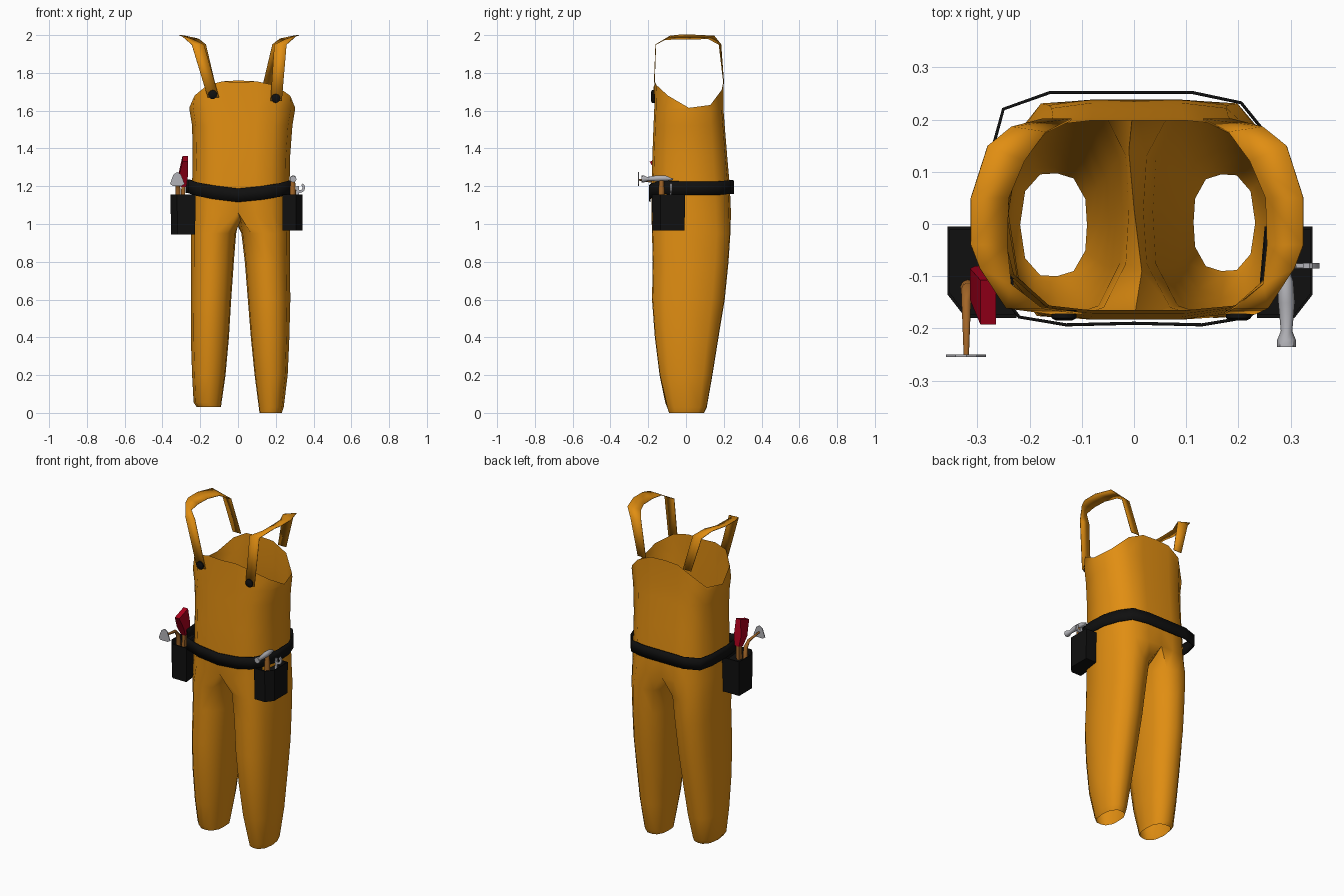
import bpy, bmesh, math
from mathutils import Vector

if "Cube" in bpy.data.objects:
    bpy.data.objects.remove(bpy.data.objects["Cube"])


def mat(name, rgb):
    m = bpy.data.materials.new(name)
    m.diffuse_color = (*rgb, 1)
    m.use_nodes = True
    m.node_tree.nodes["Principled BSDF"].inputs["Base Color"].default_value = m.diffuse_color
    return m


ORANGE = mat("orange_cloth", (0.75, 0.27, 0.006))
BLACK = mat("black_leather", (0.005, 0.005, 0.005))
RED = mat("red_plastic", (0.40, 0.0, 0.012))
WOOD = mat("wood", (0.36, 0.13, 0.02))
METAL = mat("metal", (0.45, 0.45, 0.48))


def make(name, verts, faces, material, angle=30, thick=0, fix=True):
    me = bpy.data.meshes.new(name)
    me.from_pydata([tuple(v) for v in verts], [], faces)
    me.materials.append(material)
    ob = bpy.data.objects.new(name, me)
    bpy.context.collection.objects.link(ob)
    if fix:
        bm = bmesh.new()
        bm.from_mesh(me)
        bmesh.ops.remove_doubles(bm, verts=bm.verts, dist=1e-5)
        bmesh.ops.recalc_face_normals(bm, faces=bm.faces)
        bm.to_mesh(me)
        bm.free()
    if thick:
        s = ob.modifiers.new("thickness", 'SOLIDIFY')
        s.thickness, s.offset = thick, 0
    bpy.ops.object.select_all(action='DESELECT')
    ob.select_set(True)
    bpy.context.view_layer.objects.active = ob
    bpy.ops.object.shade_smooth_by_angle(angle=math.radians(angle))
    return ob


def loft(name, rings, material, closed=True, caps=False, **kw):
    n = len(rings[0])
    verts = [v for r in rings for v in r]
    faces = [(i * n + j, i * n + (j + 1) % n, (i + 1) * n + (j + 1) % n, (i + 1) * n + j)
             for i in range(len(rings) - 1) for j in range(n if closed else n - 1)]
    if caps:
        faces += [tuple(range(n)), tuple(range(len(verts) - n, len(verts)))]
    return make(name, verts, faces, material, **kw)


def rod(name, pts, radii, material, n=8):
    # round bar along a path, one radius per point
    pts = [Vector(p) for p in pts]
    rings = []
    for i, p in enumerate(pts):
        d = (pts[min(i + 1, len(pts) - 1)] - pts[max(i - 1, 0)]).normalized()
        a = d.cross(Vector((1, 0, 0)) if abs(d.x) < 0.9 else Vector((0, 1, 0))).normalized()
        b = d.cross(a)
        rings.append([p + radii[i] * (a * math.cos(t) + b * math.sin(t))
                      for t in (2 * math.pi * k / n for k in range(n))])
    return loft(name, rings, material, caps=True, angle=45)


# --- overalls: half torso profile (front centre to back centre) and leg profile
TORSO = [(0, -1), (.33, -1), (.65, -.95), (.92, -.62), (1, 0), (.92, .62), (.65, .95), (.33, 1), (0, 1)]
LEG = [(-.6, -.9), (-.1, -1), (.4, -.98), (.85, -.65), (1, 0), (.85, .65), (.4, .98), (-.1, 1),
       (-.6, .9), (-.95, .5), (-1, 0), (-.95, -.5)]
RIM = [1.75, 1.755, 1.735, 1.68, 1.61, 1.63, 1.71, 1.755, 1.76]
# z, left, right, front, back
BODY = [(1.06, .25, .275, -.183, .238), (1.2, .243, .273, -.183, .232), (1.36, .24, .276, -.178, .218),
        (1.52, .243, .288, -.172, .205), (1.61, .258, .303, -.168, .198)]
# z, outer, inner, front, back
LEGS = {-1: [(.95, .25, .01, -.18, .235), (.8, .25, .022, -.176, .225), (.6, .25, .036, -.18, .205),
             (.4, .25, .048, -.165, .172), (.2, .243, .066, -.14, .14), (.055, .235, .087, -.11, .11),
             (.03, .218, .09, -.10, .097)],
        1: [(.95, .275, .018, -.18, .235), (.8, .275, .036, -.176, .225), (.6, .277, .052, -.18, .205),
            (.4, .272, .068, -.165, .172), (.2, .263, .088, -.14, .14), (.03, .242, .11, -.10, .11),
            (0, .232, .114, -.09, .095)]}


def torso_ring(s, row):
    z, l, r, f, b = row
    w = r if s > 0 else l
    return [Vector((s * w * u, (f + b) / 2 + (b - f) / 2 * v, z)) for u, v in TORSO]


verts, faces = [], []
for s in (-1, 1):
    # torso half
    rings = [torso_ring(s, row) for row in BODY]
    rim = torso_ring(s, (0, .25, .30, -.165, .198))
    for p, z in zip(rim, RIM):
        p.z = z
    rim[4] = rings[-1][4] + Vector((0, 0, .005))
    rings.append(rim)
    base = len(verts)
    for r in rings:
        verts += r
    for i in range(len(rings) - 1):
        for j in range(8):
            a = base + i * 9 + j
            faces.append((a, a + 1, a + 10, a + 9))
    # leg, joined to the torso by a shared crotch line
    crotch = [Vector((-.01, .14, 1.01)), Vector((0, .03, .995)), Vector((.015, -.09, 1.02))]
    lr = [rings[0] + crotch]
    for z, o, i, f, b in LEGS[s]:
        lr.append([Vector((s * ((o + i) / 2 + (o - i) / 2 * u), (f + b) / 2 + (b - f) / 2 * v, z))
                   for u, v in LEG])
    base = len(verts)
    for r in lr:
        verts += r
    for i in range(len(lr) - 1):
        for j in range(12):
            k = (j + 1) % 12
            faces.append((base + i * 12 + j, base + i * 12 + k, base + i * 12 + 12 + k, base + i * 12 + 12 + j))
make("overalls", verts, faces, ORANGE, angle=60)

# --- shoulder straps: pairs of outer and inner edge points
STRAP = [((.245, -.160, 1.95), (.18, -.160, 1.95)), ((.295, -.085, 1.995), (.235, -.115, 1.975)),
         ((.312, -.04, 2.0), (.243, -.04, 1.98)), ((.312, .05, 2.0), (.24, .05, 1.98)),
         ((.28, .15, 1.995), (.21, .12, 1.98)), ((.235, .185, 1.95), (.17, .175, 1.95)),
         ((.175, .2, 1.74), (.12, .2, 1.74))]
for s, label, shift, fx, fz in ((-1, "left", 0, .13, 1.685), (1, "right", .012, .19, 1.665)):
    secs = [((fx + .03, -.171, fz - .015), (fx - .03, -.171, fz - .015))] + STRAP
    loft(label + "_strap", [[(s * (x + shift), y, z) for x, y, z in sec] for sec in secs],
         ORANGE, closed=False, thick=.004, angle=40)
    bx = s * (fx + (.01 if s > 0 else .004))
    rod(label + "_button", [(bx, -.165, fz), (bx, -.18, fz), (bx, -.185, fz)], [.024, .024, .015], BLACK, 12)

# --- belt: x, y, centre height
BELT = [(-.16, .252, 1.195), (.11, .252, 1.195), (.205, .232, 1.195), (.255, .17, 1.19), (.287, .08, 1.19),
        (.292, -.03, 1.19), (.275, -.13, 1.195), (.22, -.178, 1.18), (.13, -.193, 1.165), (0, -.19, 1.152),
        (-.13, -.193, 1.168), (-.22, -.178, 1.185), (-.262, -.12, 1.2), (-.275, 0, 1.2), (-.272, .14, 1.2),
        (-.25, .22, 1.198)]
loft("belt", [[(x, y, z + d) for x, y, z in BELT] for d in (-.036, .036)], BLACK, thick=.006, angle=40)


# --- tool pouches hanging from the belt, with a recessed top
def pouch(name, s, out, inn, z0):
    plan = [(out, -.005), (out, -.135), (out - .035, -.18), (inn, -.18), (inn + .015, -.005)]
    cx, cy = (out + inn) / 2, -.09

    def ring(z, k=1):
        return [(s * (cx + (x - cx) * k), cy + (y - cy) * k, z) for x, y in plan]
    loft(name, [ring(z0, .97), ring(1.155), ring(1.155, .93), ring(1.12, .93)], BLACK, caps=True)


pouch("left_pouch", -1, .357, .225, .945)
pouch("right_pouch", 1, .342, .235, .965)


# --- left tools: red handled saw and a trowel with a bent neck
def box_ring(c, w, d, tilt=0):
    return [(c[0] + a * w, c[1] + b * d, c[2] + b * tilt)
            for a, b in ((-.5, -.5), (.5, -.5), (.5, .5), (-.5, .5))]


loft("saw_handle", [box_ring((-.288, -.10, 1.20), .03, .04, .01), box_ring((-.29, -.115, 1.26), .048, .06, .02),
                    box_ring((-.279, -.15, 1.345), .03, .085, .03)], RED, caps=True)
loft("saw_stem", [box_ring((-.292, -.10, 1.10), .02, .03), box_ring((-.29, -.10, 1.21), .02, .03)], WOOD, caps=True)
rod("trowel_handle", [(-.318, -.12, 1.10), (-.318, -.125, 1.19), (-.321, -.15, 1.222), (-.321, -.253, 1.235)],
    [.015, .013, .009, .005], WOOD)
blade = [(-.36, 1.212), (-.345, 1.202), (-.298, 1.202), (-.283, 1.212), (-.302, 1.262), (-.321, 1.275), (-.342, 1.262)]
loft("trowel_blade", [[(x, y, z) for x, z in blade] for y in (-.255, -.25)], METAL, caps=True)

# --- right tools: hammer and open wrench
rod("hammer_handle", [(.29, -.13, 1.10), (.29, -.13, 1.18), (.29, -.13, 1.245)], [.016, .016, .011], WOOD)
rod("hammer_head", [(.292, -.235, 1.238), (.292, -.222, 1.238), (.292, -.205, 1.238), (.292, -.15, 1.242),
                    (.29, -.11, 1.242), (.288, -.07, 1.236)], [.018, .018, .011, .016, .015, .004], METAL)
loft("wrench_stem", [box_ring((.314, -.08, 1.10), .014, .009), box_ring((.317, -.08, 1.20), .014, .009)],
     METAL, caps=True)
# jaw is a three quarter ring opening upwards and inwards
jaw = [(.328 + r * math.cos(t), r * math.sin(t) + 1.192) for r, ts in ((.027, range(-150, 61, 30)),
       (.013, range(60, -151, -30))) for t in map(math.radians, ts)]
half = len(jaw) // 2
jaw_v = [(x, y, z) for y in (-.085, -.075) for x, z in jaw]
n = len(jaw)
jaw_f = [(k + i, k + i + 1, k + n - 2 - i, k + n - 1 - i) for k in (0, n) for i in range(half - 1)]
jaw_f += [(i, (i + 1) % n, n + (i + 1) % n, n + i) for i in range(n)]
make("wrench_jaw", jaw_v, jaw_f, METAL)
